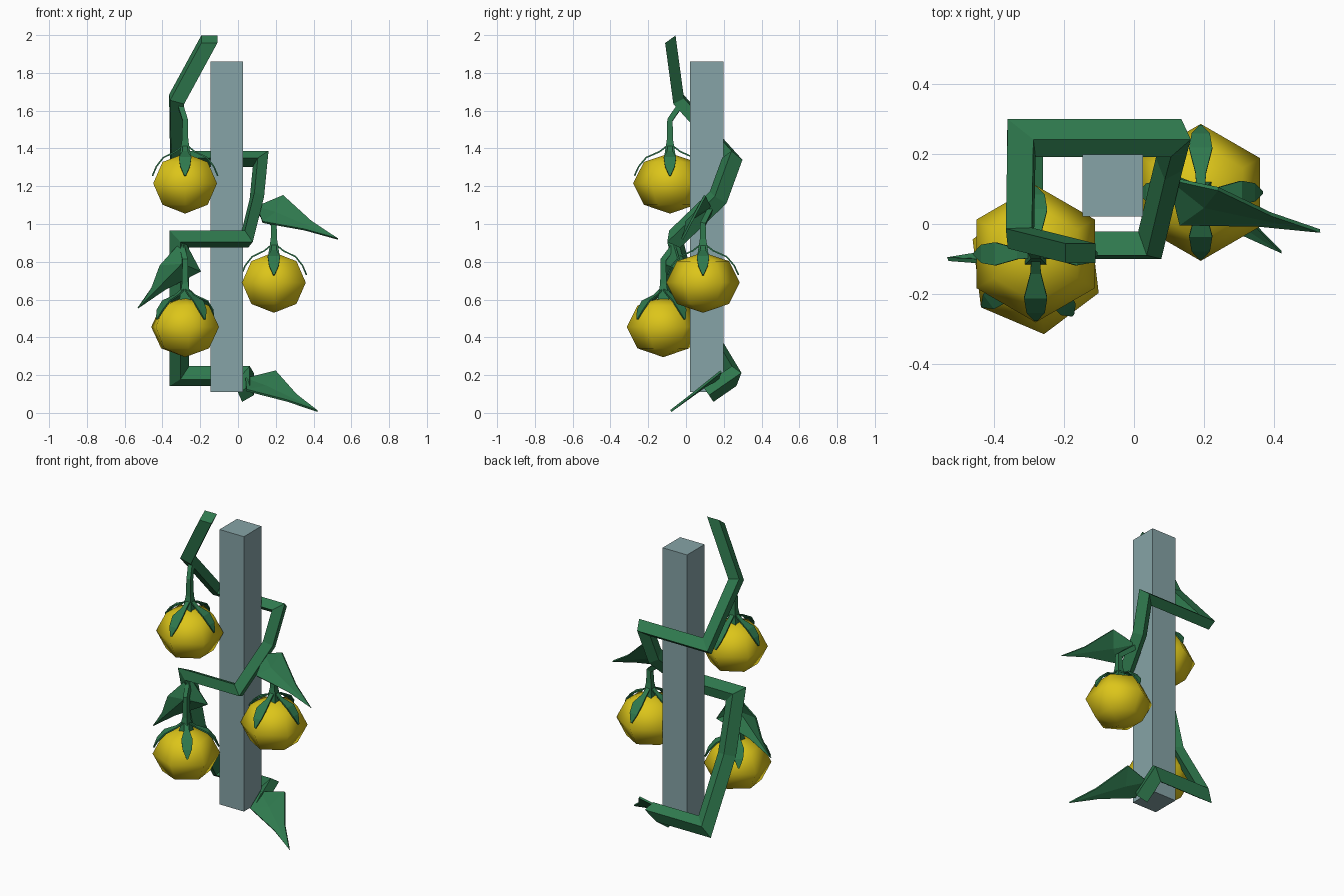
import bpy, bmesh, math
from mathutils import Vector, Matrix

cube = bpy.data.objects.get("Cube")
if cube:
    bpy.data.objects.remove(cube, do_unlink=True)


def material(name, rgb):
    m = bpy.data.materials.new(name)
    m.use_nodes = True
    m.diffuse_color = (*rgb, 1)
    m.node_tree.nodes["Principled BSDF"].inputs["Base Color"].default_value = (*rgb, 1)
    return m


GREEN = material("vine green", (0.028, 0.19, 0.075))
YELLOW = material("fruit yellow", (0.72, 0.56, 0.01))
GREY = material("post grey", (0.24, 0.37, 0.385))


def finish(name, bm, mat, smooth=False, thickness=0):
    bmesh.ops.recalc_face_normals(bm, faces=bm.faces)
    mesh = bpy.data.meshes.new(name)
    for f in bm.faces:
        f.smooth = smooth
    bm.to_mesh(mesh)
    bm.free()
    mesh.materials.append(mat)
    ob = bpy.data.objects.new(name, mesh)
    bpy.context.scene.collection.objects.link(ob)
    if thickness:
        mod = ob.modifiers.new("thickness", "SOLIDIFY")
        mod.thickness = thickness
        mod.offset = 0
    return ob


def sweep(name, points, u, v, scales=None):
    """Square bar along a path, mitred at every corner."""
    pts = [Vector(p) for p in points]
    scales = scales or [1] * len(pts)
    dirs = [(b - a).normalized() for a, b in zip(pts, pts[1:])]
    dirs.append(dirs[-1])
    offsets = [Vector(u) * a + Vector(v) * b for a, b in ((1, 1), (-1, 1), (-1, -1), (1, -1))]
    bm = bmesh.new()
    rings = []
    for i, p in enumerate(pts):
        if i:
            d = dirs[i - 1]
            n = d + dirs[i]
            offsets = [o - d * (o.dot(n) / d.dot(n)) for o in offsets]
        rings.append([bm.verts.new(p + o * scales[i]) for o in offsets])
    for a, b in zip(rings, rings[1:]):
        for k in range(4):
            j = (k + 1) % 4
            bm.faces.new((a[k], a[j], b[j], b[k]))
    bm.faces.new(rings[0])
    bm.faces.new(rings[-1])
    return finish(name, bm, GREEN)


# Post
bm = bmesh.new()
bmesh.ops.create_cube(bm, size=1, matrix=Matrix.Translation((-0.06, 0.11, 0.985))
                      @ Matrix.Diagonal((0.172, 0.176, 1.75, 1)))
finish("post", bm, GREY)

# Main vine winding around the post
sweep("vine", [(-0.152, -0.083, 1.978), (-0.325, -0.04, 1.66), (-0.32, 0.245, 1.345),
               (0.12, 0.245, 1.345), (0.10, 0.17, 1.14), (0.045, -0.06, 0.92),
               (-0.31, -0.06, 0.92), (-0.31, 0.03, 0.57), (-0.31, 0.255, 0.195),
               (0.042, 0.255, 0.195), (0.042, 0.117, 0.1)],
      (0.0425, 0, 0), (0, 0.0275, 0.02))


# Fruits with draped sepals; sepal profile is (radius, height, half width)
SEPAL = [(0.0, 0.21, 0.012), (0.055, 0.168, 0.015), (0.125, 0.137, 0.033),
         (0.165, 0.09, 0.026), (0.188, 0.04, 0.004)]


def fruit(name, centre, turn, joint):
    place = Matrix.Translation(centre) @ Matrix.Rotation(math.radians(turn), 4, "Z")
    bm = bmesh.new()
    bmesh.ops.create_uvsphere(bm, u_segments=6, v_segments=4, radius=1,
                              matrix=place @ Matrix.Diagonal((0.195, 0.195, 0.16, 1)))
    finish(name + "_fruit", bm, YELLOW, smooth=True)

    bm = bmesh.new()
    for k in range(4):
        spin = place @ Matrix.Rotation(k * math.pi / 2, 4, "Z")
        reach = 0.92 if k % 2 == 0 else 1
        rows = [[bm.verts.new(spin @ Vector((r * reach, s * w, z))) for s in (-1, 1)]
                for r, z, w in SEPAL]
        for a, b in zip(rows, rows[1:]):
            bm.faces.new((a[0], b[0], b[1], a[1]))
    finish(name + "_sepals", bm, GREEN, thickness=0.008)

    # Stem rising from the fruit and bending over to the vine
    c = Vector(centre)
    bend = Vector((c.x, c.y, joint[2] - 0.08))
    sweep(name + "_stem", [c + Vector((0, 0, 0.14)), c + Vector((0, 0, 0.23)), bend, joint],
          (0.014, 0, 0), (0, 0.014, 0), [2.2, 1.2, 1, 1])


fruit("top", (-0.28, -0.085, 1.215), 0, (-0.305, -0.03, 1.63))
fruit("middle", (0.19, 0.09, 0.69), 0, (0.09, 0.13, 1.08))
fruit("lower", (-0.28, -0.12, 0.455), -53, (-0.3, -0.06, 0.89))


def leaf(name, base, upper, lower, mid, tip):
    """Folded pointed leaf with a midrib and a narrow tip."""
    base, upper, lower, mid, tip = map(Vector, (base, upper, lower, mid, tip))
    rib = mid.lerp(tip, 0.5)
    bm = bmesh.new()
    b, m, r, t = (bm.verts.new(p) for p in (base, mid, rib, tip))
    for side in (upper, lower):
        s = bm.verts.new(side)
        e = bm.verts.new(side.lerp(tip, 0.55).lerp(rib, 0.3))
        for f in ((b, s, m), (m, s, e), (m, e, r), (r, e, t)):
            bm.faces.new(f)
    finish(name, bm, GREEN, thickness=0.012)


leaf("middle_leaf", (0.1, 0.13, 1.09), (0.24, 0.1, 1.15), (0.13, 0.0, 1.01),
     (0.2, 0.05, 1.06), (0.53, -0.02, 0.92))
leaf("bottom_leaf", (0.04, 0.17, 0.18), (0.2, 0.185, 0.22), (0.045, 0.06, 0.12),
     (0.15, 0.1, 0.14), (0.42, -0.08, 0.01))
leaf("left_leaf", (-0.29, -0.07, 0.92), (-0.415, -0.11, 0.78), (-0.2, -0.02, 0.75),
     (-0.3, -0.11, 0.79), (-0.53, -0.1, 0.555))
